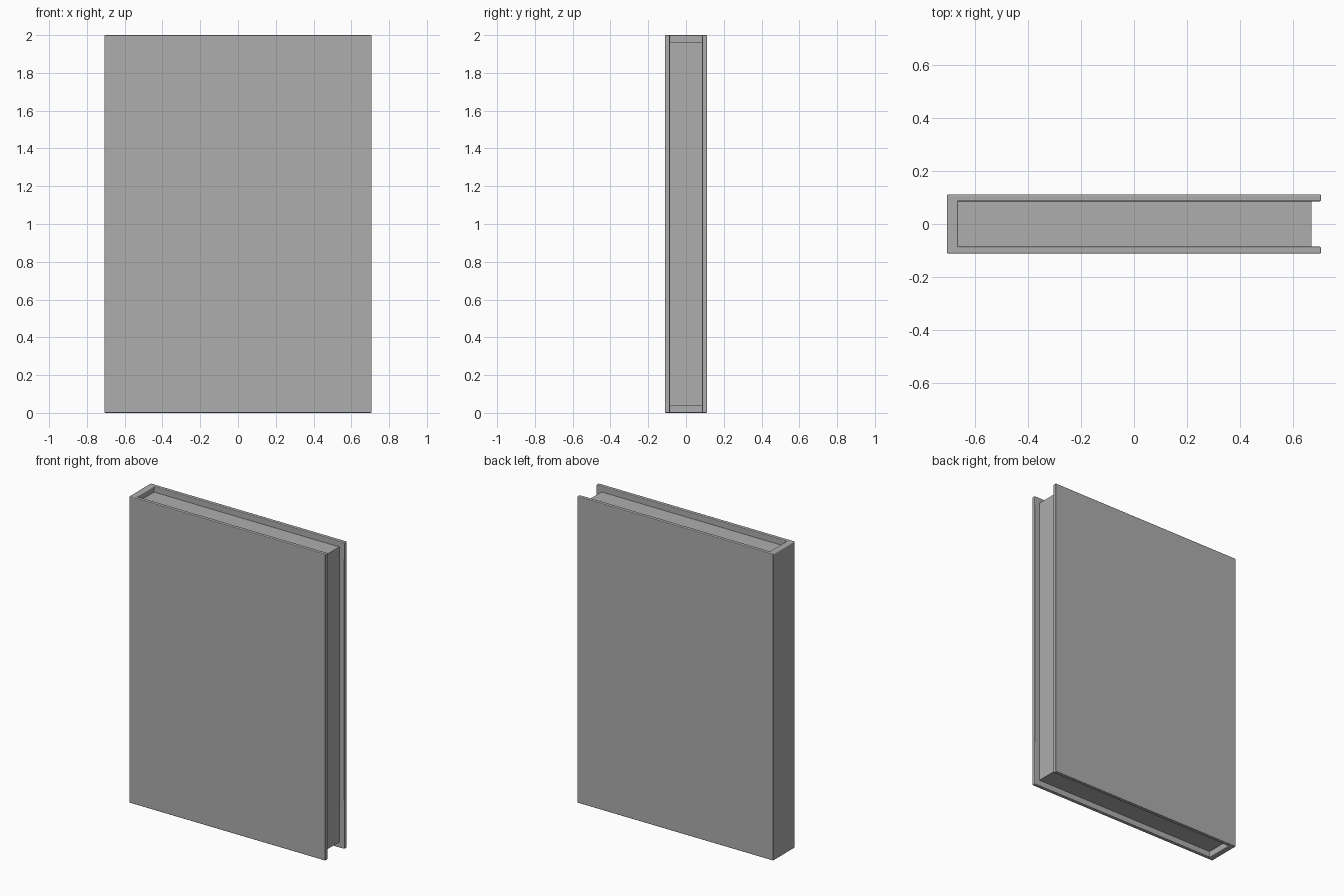
import bpy
import bmesh

cube = bpy.data.objects.get("Cube")
if cube:
    bpy.data.objects.remove(cube, do_unlink=True)

WIDTH, DEPTH, HEIGHT = 1.416, 0.224, 2.0
BOARD, SPINE, RECESS = 0.026, 0.042, 0.037

# One plain mid grey
grey = bpy.data.materials.new("mid_grey")
grey.use_nodes = True
colour = (0.423, 0.423, 0.423, 1)
grey.diffuse_color = colour
for node in grey.node_tree.nodes:
    if node.type == "BSDF_PRINCIPLED":
        node.inputs["Base Color"].default_value = colour


def extruded(name, outline, bottom, top):
    """Raise an xy outline into a solid between two heights."""
    bm = bmesh.new()
    face = bm.faces.new([bm.verts.new((x, y, bottom)) for x, y in outline])
    raised = bmesh.ops.extrude_face_region(bm, geom=[face])["geom"]
    verts = [v for v in raised if isinstance(v, bmesh.types.BMVert)]
    bmesh.ops.translate(bm, verts=verts, vec=(0, 0, top - bottom))
    bmesh.ops.recalc_face_normals(bm, faces=bm.faces)
    mesh = bpy.data.meshes.new(name)
    bm.to_mesh(mesh)
    bm.free()
    mesh.materials.append(grey)
    obj = bpy.data.objects.new(name, mesh)
    bpy.context.collection.objects.link(obj)
    return obj


x, y = WIDTH / 2, DEPTH / 2
inner_x, inner_y = -x + SPINE, y - BOARD

# Cover: two boards joined by the spine on the right-hand side
half = [(x, y), (x, inner_y), (inner_x, inner_y)]
outline = half + [(px, -py) for px, py in reversed(half)] + [(-x, -y), (-x, y)]
cover = extruded("cover", outline, 0, HEIGHT)

# Softly rounded cover edges, with the broad faces kept flat
cover.data.shade_smooth()
bevel = cover.modifiers.new("soft_edges", "BEVEL")
bevel.width = 0.005
bevel.segments = 2
bevel.limit_method = "ANGLE"
bevel.harden_normals = True

# Page block, set back from the cover on its three open sides
page_x = x - RECESS
pages = [(inner_x, -inner_y), (page_x, -inner_y), (page_x, inner_y), (inner_x, inner_y)]
extruded("pages", pages, RECESS, HEIGHT - RECESS)
